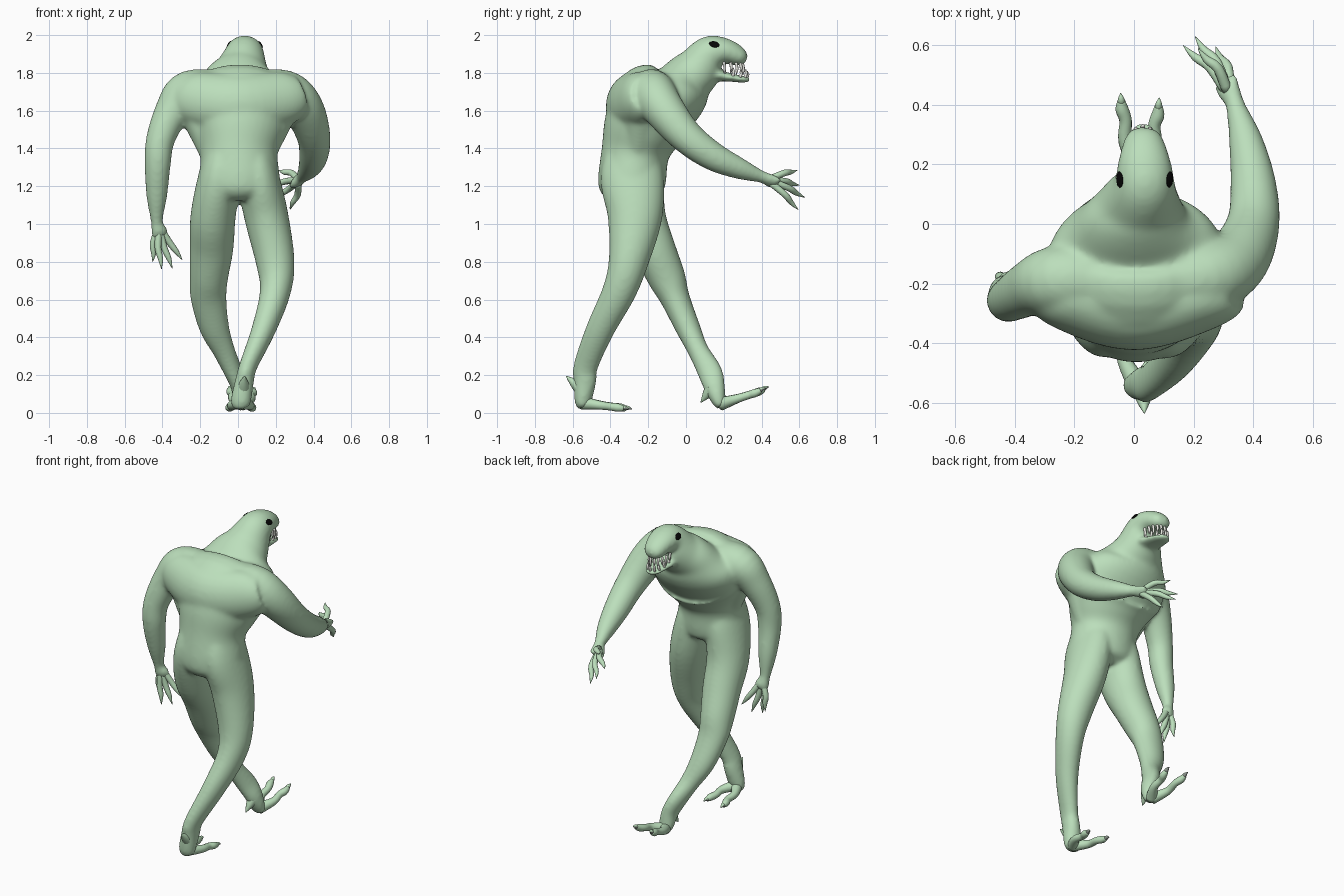
import bpy, bmesh, math
from mathutils import Vector


def material(name, rgb):
    m = bpy.data.materials.new(name)
    m.diffuse_color = (*rgb, 1)
    return m


GREEN = material("pale green skin", (0.50, 0.735, 0.50))
CLAW = material("grey claw", (0.25, 0.28, 0.25))
IVORY = material("ivory tooth", (0.85, 0.86, 0.80))
BLACK = material("black eye", (0.002, 0.002, 0.002))


def spline(pts, sub):
    """Catmull-Rom resampling of (x, y, z, ru, rv) rows."""
    out = []
    p = [pts[0]] + list(pts) + [pts[-1]]
    for i in range(1, len(p) - 2):
        for k in range(sub):
            t = k / sub
            out.append([0.5 * (2 * b + (c - a) * t + (2 * a - 5 * b + 4 * c - d) * t * t
                               + (3 * b - a - 3 * c + d) * t ** 3)
                        for a, b, c, d in zip(p[i - 1], p[i], p[i + 1], p[i + 2])])
    out.append(list(pts[-1]))
    return out


def tube(bm, rows, sides=24, sub=5, ref=(1, 0, 0)):
    """Closed elliptical tube through rows of (x, y, z, r) or (x, y, z, ru, rv)."""
    rows = [r if len(r) == 5 else (*r, r[3]) for r in rows]
    rows = spline(rows, sub)
    cs = [Vector(r[:3]) for r in rows]
    rings, u, t0 = [], Vector(ref), None
    for i, c in enumerate(cs):
        t = (cs[min(i + 1, len(cs) - 1)] - cs[max(i - 1, 0)]).normalized()
        if t0:
            u = t0.rotation_difference(t) @ u
        u = (u - t * u.dot(t)).normalized()
        v, t0 = t.cross(u), t
        ru, rv = max(rows[i][3], 0.001), max(rows[i][4], 0.001)
        rings.append([bm.verts.new(c + u * ru * math.cos(a) + v * rv * math.sin(a))
                      for a in (2 * math.pi * k / sides for k in range(sides))])
    for r0, r1 in zip(rings, rings[1:]):
        for k in range(sides):
            j = (k + 1) % sides
            bm.faces.new((r0[k], r0[j], r1[j], r1[k]))
    bm.faces.new(rings[0][::-1])
    bm.faces.new(rings[-1])


def finish(bm, name, mat):
    bmesh.ops.recalc_face_normals(bm, faces=bm.faces)
    me = bpy.data.meshes.new(name)
    bm.to_mesh(me)
    bm.free()
    me.materials.append(mat)
    for p in me.polygons:
        p.use_smooth = True
    ob = bpy.data.objects.new(name, me)
    bpy.context.collection.objects.link(ob)
    return ob


# Body: overlapping tubes fused into one skin
bm = bmesh.new()
# torso, neck and upper head
tube(bm, [(.005, -.285, 1.13, .12, .11), (.005, -.287, 1.17, .195, .165), (.008, -.285, 1.24, .213, .18),
          (.005, -.268, 1.38, .205, .18), (.01, -.23, 1.5, .25, .212), (.01, -.16, 1.62, .305, .243),
          (.01, -.05, 1.69, .28, .175), (.01, .01, 1.765, .20, .14), (.02, .065, 1.82, .145, .125),
          (.035, .13, 1.90, .105, .10), (.035, .205, 1.915, .09, .07), (.032, .28, 1.888, .068, .053),
          (.03, .312, 1.878, .047, .034), (.03, .324, 1.875, .02, .014)], sides=36)
# shoulder blades and flanks
tube(bm, [(-.30, -.21, 1.69, .085, .105), (-.23, -.24, 1.665, .115, .145), (0, -.285, 1.63, .14, .17),
          (.24, -.24, 1.665, .115, .145), (.325, -.21, 1.69, .09, .105)], ref=(0, 1, 0))
for s in (-1, 1):
    tube(bm, [(s * .25, -.22, 1.66, .09), (s * .19, -.24, 1.53, .09), (s * .15, -.26, 1.36, .05)])
# lower jaw
tube(bm, [(.03, .10, 1.81, .08, .05), (.03, .17, 1.788, .08, .032), (.03, .24, 1.775, .068, .022),
          (.03, .31, 1.765, .05, .018), (.03, .34, 1.768, .02, .012)])
# right arm reaching forward
tube(bm, [(.08, -.19, 1.68, .13), (.25, -.175, 1.695, .12), (.345, -.12, 1.61, .11),
          (.40, .0, 1.465, .09), (.40, .14, 1.36, .077), (.375, .28, 1.295, .058),
          (.34, .40, 1.25, .034), (.318, .45, 1.228, .03, .046), (.305, .485, 1.21, .018, .05)], ref=(0, 1, 0))
# left arm hanging
tube(bm, [(-.08, -.19, 1.68, .13), (-.26, -.19, 1.695, .118), (-.345, -.215, 1.60, .095),
          (-.41, -.25, 1.45, .077), (-.425, -.255, 1.32, .07), (-.43, -.225, 1.15, .056),
          (-.43, -.20, 1.01, .032), (-.42, -.19, .97, .034, .045), (-.408, -.18, .93, .022, .045)], ref=(0, 1, 0))
# right leg, trailing
tube(bm, [(.07, -.28, 1.45, .09, .12), (.105, -.285, 1.25, .112, .168), (.15, -.27, 1.04, .117, .146),
          (.197, -.305, .80, .103, .106), (.197, -.355, .64, .082, .09), (.135, -.455, .44, .064, .076),
          (.055, -.53, .25, .048, .066), (.035, -.535, .17, .05, .062), (.015, -.545, .06, .055, .045),
          (.015, -.54, .025, .04, .03)])
# left leg, leading
tube(bm, [(-.06, -.28, 1.45, .09, .12), (-.098, -.285, 1.25, .112, .165), (-.132, -.245, 1.04, .12, .14),
          (-.14, -.17, .87, .116, .115), (-.155, -.10, .71, .102, .10), (-.155, -.055, .60, .095, .078),
          (-.125, .01, .45, .08, .066), (-.075, .065, .33, .06, .056), (-.025, .125, .22, .05, .066),
          (.01, .15, .14, .048, .058), (.02, .175, .06, .05, .038), (.02, .19, .035, .035, .025)])
body = finish(bm, "body", GREEN)
rm = body.modifiers.new("fuse", 'REMESH')
rm.mode = 'VOXEL'
rm.voxel_size = 0.0105
rm.use_smooth_shade = True
sm = body.modifiers.new("soften", 'SMOOTH')
sm.factor = 0.5
sm.iterations = 18


def digit(bm, base, tip, r, bulge=(0, 0, 0)):
    """Slightly bent finger that tapers to a point."""
    b, t = Vector(base), Vector(tip)
    mid = b.lerp(t, .5) + Vector(bulge)
    tube(bm, [(*b, r), (*mid, r * .95), (*b.lerp(t, .78).lerp(mid, .15), r * .75), (*t, .001)],
         sides=12, sub=3, ref=(.6, .5, .62))


# Fingers fan out from the wrist
bm = bmesh.new()
for tip in [(.215, .59, 1.285), (.165, .60, 1.205), (.205, .63, 1.14), (.275, .595, 1.075)]:
    base = Vector((.325, .43, 1.235)).lerp(Vector(tip), .10)
    digit(bm, base, tip, .018, (.018, .004, .008))
finish(bm, "right_fingers", GREEN)
bm = bmesh.new()
for tip in [(-.405, -.21, .76), (-.452, -.17, .80), (-.348, -.18, .765), (-.295, -.15, .81)]:
    base = Vector((-.42, -.19, .99)).lerp(Vector(tip), .10)
    digit(bm, base, tip, .0185, (-.012, 0, .012))
finish(bm, "left_fingers", GREEN)


# Feet: two long toes with grey-bottomed claws and a heel spur
def foot(side, ball, toes, spur):
    skin, claws = bmesh.new(), bmesh.new()
    b = Vector(ball)
    for end, tip in toes:
        e, t = Vector(end), Vector(tip)
        m = b.lerp(e, .45) + Vector(((e.x - b.x) * .35, 0, 0))
        tube(skin, [(*b, .036), (*m, .024), (*b.lerp(e, .8), .021), (*e, .022),
                    (*e.lerp(t, .5), .014)], sides=14, sub=4)
        tube(claws, [(*e.lerp(t, .35), .013), (*(e.lerp(t, .65) + Vector((0, 0, .005))), .011),
                     (*t, .001)], sides=10, sub=3)
    s0, s1 = Vector(spur[0]), Vector(spur[1])
    tube(skin, [(*s0, .036), (*s0.lerp(s1, .5), .022), (*s1, .002)], sides=12, sub=3)
    finish(skin, side + "_foot", GREEN)
    ob = finish(claws, side + "_toe_claws", GREEN)
    ob.data.materials.append(CLAW)
    for p in ob.data.polygons:
        p.material_index = int(p.normal.z < .25)


foot("right", (.015, -.545, .052),
     [((-.045, -.345, .028), (-.05, -.285, .018)), ((.075, -.36, .028), (.085, -.30, .018))],
     ((.03, -.56, .13), (.035, -.635, .195)))
foot("left", (.02, .185, .048),
     [((-.04, .385, .112), (-.045, .44, .138)), ((.08, .365, .105), (.085, .425, .132))],
     ((.015, .135, .13), (.0, .078, .055)))

# Teeth along a U-shaped gum line
bm = bmesh.new()
for upper in (True, False):
    n = 10 if upper else 9
    for k in range(n):
        s = 2 * k / (n - 1) - 1
        a = s * math.pi / 2
        w = .056 if upper else .05
        x = .03 + w * math.copysign(abs(math.sin(a)) ** .8, s)
        y = .20 + (.10 if upper else .122) * math.cos(a)
        z = 1.858 - .06 * (y - .2) if upper else 1.785 - .1 * (y - .2)
        h = (.05 + .014 * (k % 2)) * (-1 if upper else .75)
        digit(bm, (x, y, z), (x, y + .004, z + h), .0078, (0, .004, 0))
finish(bm, "teeth", IVORY)

# Eyes set onto the evaluated skin
bpy.context.view_layer.update()
ev = body.evaluated_get(bpy.context.evaluated_depsgraph_get())
for name, s in (("right_eye", 1), ("left_eye", -1)):
    ok, loc, nor, _ = ev.closest_point_on_mesh(Vector((.038 + s * .105, .15, 1.966)))
    bm = bmesh.new()
    bmesh.ops.create_uvsphere(bm, u_segments=20, v_segments=12, radius=1)
    fwd = Vector((0, 1, -.35))
    fwd = (fwd - nor * fwd.dot(nor)).normalized()
    side = nor.cross(fwd)
    for v in bm.verts:
        v.co = loc + fwd * v.co.x * .028 + side * v.co.y * .019 + nor * v.co.z * .005
    finish(bm, name, BLACK)
